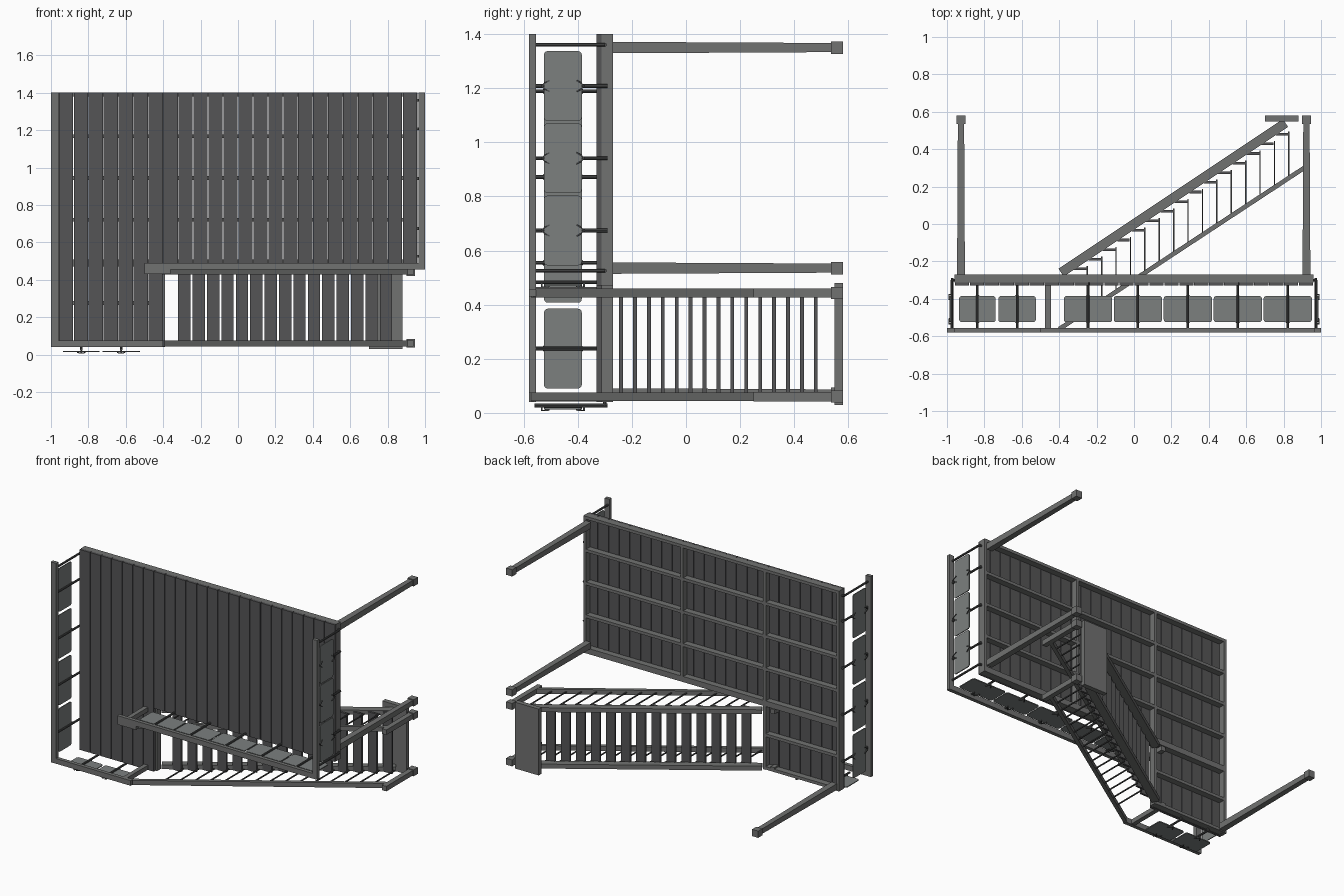
import bpy, bmesh, math
from mathutils import Vector, Matrix

cube = bpy.data.objects.get("Cube")
if cube:
    bpy.data.objects.remove(cube)


def material(name, r, g, b):
    m = bpy.data.materials.new(name)
    m.diffuse_color = (r, g, b, 1)
    m.use_nodes = True
    m.node_tree.nodes["Principled BSDF"].inputs["Base Color"].default_value = (r, g, b, 1)
    return m


PLANK = material("dark grey boards", .09, .09, .093)
FRAME = material("mid grey frame", .165, .168, .165)
PANEL = material("pale grey panels", .20, .215, .212)
ROD = material("charcoal metal", .075, .077, .077)


class Part:
    """Collects boxes and bars into one object."""

    def __init__(self, name, mat):
        self.name, self.mat, self.bm = name, mat, bmesh.new()

    def box(self, x, y, z):
        lo, hi = Vector((x[0], y[0], z[0])), Vector((x[1], y[1], z[1]))
        m = Matrix.Translation((lo + hi) / 2) @ Matrix.Diagonal((*(hi - lo), 1))
        bmesh.ops.create_cube(self.bm, size=1, matrix=m)

    def bar(self, a, b, w, h=None, taper=1, sides=4):
        a, b = Vector(a), Vector(b)
        d = b - a
        rot = d.to_track_quat('Z', 'Y').to_matrix().to_4x4()
        m = Matrix.Translation((a + b) / 2) @ rot @ Matrix.Diagonal((w, h or w, d.length, 1))
        if sides == 4:
            v = bmesh.ops.create_cube(self.bm, size=1, matrix=m)["verts"]
            for p in v:
                if (p.co - b).length < (p.co - a).length:
                    p.co = b + (p.co - b) * taper
        else:
            bmesh.ops.create_cone(self.bm, cap_ends=True, segments=sides, radius1=.5,
                                  radius2=.5, depth=1, matrix=m)

    def done(self, bevel=0):
        me = bpy.data.meshes.new(self.name)
        self.bm.to_mesh(me)
        self.bm.free()
        me.materials.append(self.mat)
        ob = bpy.data.objects.new(self.name, me)
        bpy.context.collection.objects.link(ob)
        return ob


# Deck levels: the walking side faces -y
TOP, MID, LOW = -.33, -.312, -.27
RAIL = (-.58, -.555)
EDGE, INNER, STEP = .96, .47, -.40

# Deck boards, long ones beside the stair opening
boards = Part("deck_boards", PLANK)
for i in range(24):
    x = -EDGE + .08 * i
    boards.box((x + .002, x + .078), (TOP, MID), (.04 if x < STEP - .01 else INNER, 1.4))
boards.done()

# Joists, beams and edge fascia under the boards
joists = Part("deck_joists", FRAME)
for i in range(7):
    z = 1.39 - i * .223
    joists.box((-EDGE, EDGE if z > .45 else STEP), (MID, LOW), (z - .01, z + .01))
for x, z in ((-.95, .04), (STEP, .04), (.22, INNER), (.95, INNER)):
    joists.box((x - .01, x + .01), (MID, LOW), (z, 1.4))
joists.box((-EDGE, EDGE), (MID, LOW), (INNER, INNER + .02))
joists.done()

# Support posts with square feet
posts = Part("support_posts", FRAME)
for x, z in ((.922, 1.35), (.922, .535), (-.925, .07)):
    posts.bar((x, LOW, z), (x, .55, z), .042, taper=.8)
    posts.box((x - .023, x + .023), (.535, .58), (z - .023, z + .023))
posts.done()

# Top rails and the newels at the head of the stairs
rails = Part("top_rails", FRAME)
rails.box((-1, -.96), RAIL, (.04, 1.4))
rails.box((.965, 1), RAIL, (.455, 1.4))
rails.box((-1, STEP), RAIL, (.04, .075))
rails.box((-.5, 1), RAIL, (.455, .49))
rails.box((-.5, -.36), RAIL, (.43, .455))
for z in (.057, .45):
    rails.box((-.475, -.445), (RAIL[0], LOW), (z - .015, z + .015))
rails.done()

# Rail infill: rounded panels, each carried by one rod with forked clips
panels = Part("rail_panels", PANEL)
rods = Part("rail_rods", ROD)


def infill(start, end, along, out, base):
    """One panel from start to end; along and out are unit vectors, base is the rail line."""
    a, o, up = Vector(along), Vector(out), Vector((0, 1, 0))
    mid, half, y0, hh, r = (start + end) / 2, (end - start) / 2, -.455, .07, .014
    c = base + a * mid + up * y0
    ring = []
    for k, (sx, sy) in enumerate(((1, 1), (-1, 1), (-1, -1), (1, -1))):
        for j in range(4):
            t = math.radians(90 * k + 30 * j)
            ring.append(c + a * (sx * (half - r) + r * math.cos(t))
                        + up * (sy * (hh - r) + r * math.sin(t)))
    face = panels.bm.faces.new([panels.bm.verts.new(p - o * .003) for p in ring])
    ext = bmesh.ops.extrude_face_region(panels.bm, geom=[face])["geom"]
    for v in ext:
        if isinstance(v, bmesh.types.BMVert):
            v.co += o * .006
    foot = base + a * mid - o * .011
    rods.bar(foot + up * -.56, foot + up * -.29, .014, sides=8)
    rods.bar(foot + up * -.3, foot + up * -.3 - o * .025, .014, sides=8)
    for s in (-1, 1):
        root = c + up * s * .078
        rods.bar(root - o * .011, root + o * .009, .007)
        for t in (-1, 1):
            elbow = c + up * s * .066 + a * t * .012 + o * .007
            rods.bar(root + o * .007, elbow, .005)
            rods.bar(elbow, c + up * s * .05 + a * t * .02 + o * .005, .005)


X, Z = (1, 0, 0), (0, 0, 1)
for s, e in ((-.935, -.74), (-.725, -.525)):
    infill(s, e, X, (0, 0, -1), Vector((0, 0, .016)))
for i in range(5):
    infill(-.375 + .267 * i, -.117 + .267 * i, X, (0, 0, -1), Vector((0, 0, .472)))
for i in range(4):
    infill(.09 + .317 * i, .385 + .317 * i, Z, (-1, 0, 0), Vector((-.983, 0, 0)))
for i in range(3):
    infill(.545 + .267 * i, .803 + .267 * i, Z, (1, 0, 0), Vector((.983, 0, 0)))
for x, z in ((-.975, 1.36), (.975, 1.36), (.975, .525)):
    rods.bar((x, -.56, z), (x, -.3, z), .014, sides=8)
    rods.bar((x, -.3, z), (x * .97, -.3, z), .014, sides=8)
bmesh.ops.recalc_face_normals(panels.bm, faces=panels.bm.faces)
panels.done()
rods.done()

# Stair treads
treads = Part("stair_treads", PLANK)
for i in range(15):
    x, y = -.287 + .077 * i, -.24 + .0514 * i
    treads.box((x - .033, x + .033), (y - .007, y + .007), (.045, .45))
treads.done()

# Stringers, sloping handrails and bottom newels on both sides
stringers = Part("stair_stringers", FRAME)
hand = Part("stair_handrails", FRAME)
balusters = Part("stair_balusters", ROD)
for z in (.06, .443):
    stringers.bar((-.39, -.26, z), (.81, .54, z), .05, .03)
    hand.bar((-.4, -.562, z), (.925, .31, z), .024, .032)
    hand.bar((.922, .25, z), (.922, .56, z), .034)
    hand.box((.9, .945), (.535, .58), (z - .022, z + .022))
    for i in range(15):
        x = -.25 + .077 * i
        balusters.bar((x, -.225 + .0514 * i, z), (x, -.562 + .658 * (x + .4), z), .007)
stringers.done()
hand.done()
balusters.done()

# Landing slab at the foot of the stairs
landing = Part("landing_slab", FRAME)
landing.box((.70, .88), (.548, .58), (.03, .48))
landing.done()
